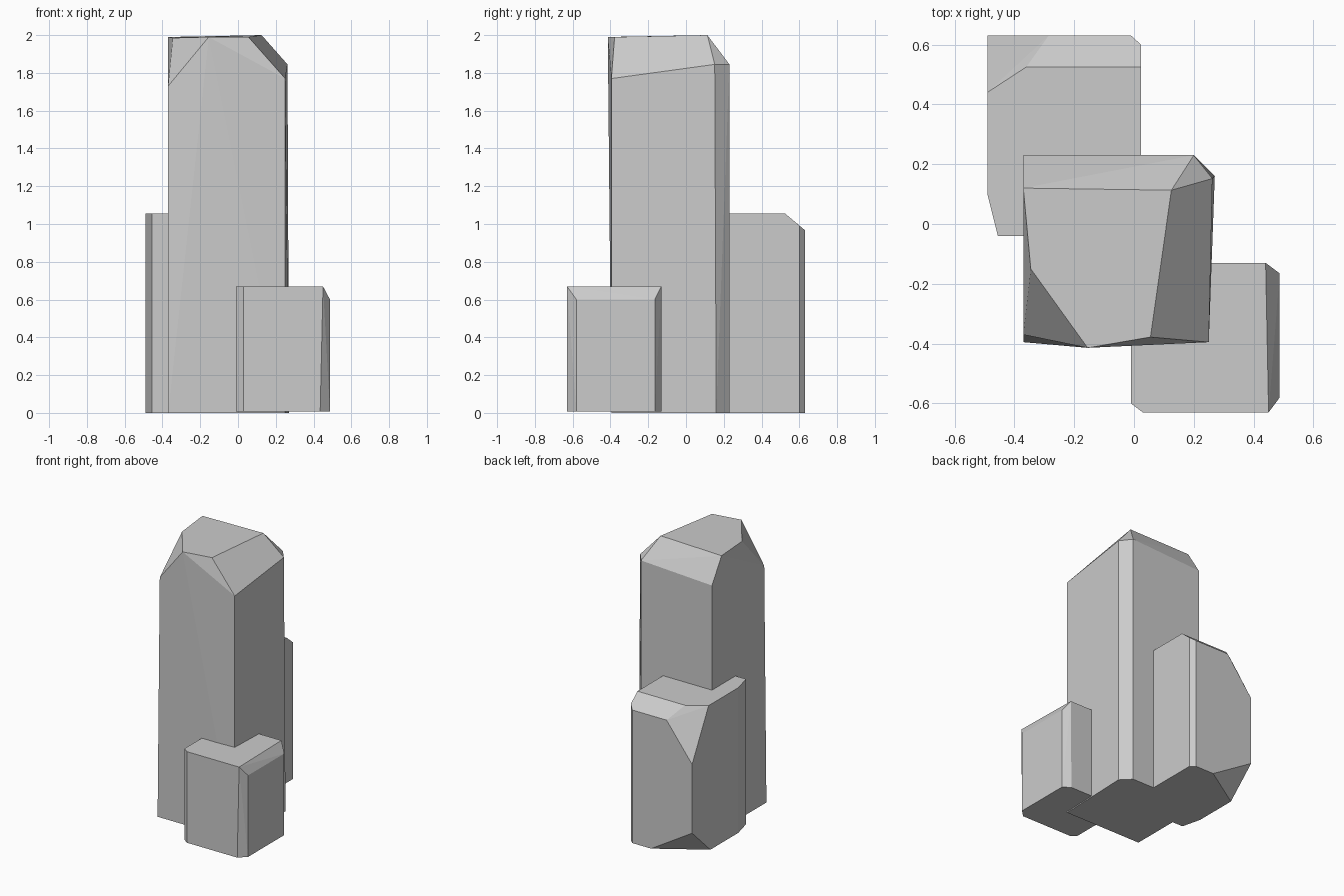
import bpy, bmesh, math

if "Cube" in bpy.data.objects:
    bpy.data.objects.remove(bpy.data.objects["Cube"])


def chiselled_block(name, base, base_z, crown):
    """Faceted stone: hull of a flat base outline and the corner points above it."""
    bm = bmesh.new()
    for x, y in base:
        bm.verts.new((x, y, base_z))
    for p in crown:
        bm.verts.new(p)
    res = bmesh.ops.convex_hull(bm, input=bm.verts[:])
    loose = [v for v in bm.verts if not v.link_faces]
    bmesh.ops.delete(bm, geom=loose, context='VERTS')
    # merge nearly flat triangles into clean facets
    bmesh.ops.dissolve_limit(bm, angle_limit=math.radians(2.0),
                             verts=bm.verts[:], edges=bm.edges[:])
    bmesh.ops.recalc_face_normals(bm, faces=bm.faces[:])
    mesh = bpy.data.meshes.new(name)
    bm.to_mesh(mesh)
    bm.free()
    obj = bpy.data.objects.new(name, mesh)
    bpy.context.collection.objects.link(obj)
    return obj


# tall central stone
chiselled_block(
    "tall_stone",
    [(-.37, -.395), (.25, -.395), (.27, .16), (.2, .23), (-.37, .23)], 0,
    [(-.37, -.37, 1.73), (.25, -.395, 1.77), (.262, .152, 1.845),   # shoulders
     (.2, .23, 1.845), (-.37, .23, 1.815),
     (-.37, .12, 1.99), (.125, .113, 2.0), (.055, -.378, 1.99),     # top facet
     (-.155, -.414, 1.99), (-.345, -.15, 1.985)])

# medium stone, back left, with a chipped top and bottom corner
chiselled_block(
    "back_stone",
    [(-.455, -.04), (.023, -.04), (.023, .6), (-.01, .63), (-.16, .63),
     (-.49, .42), (-.49, .1)], 0,
    [(-.455, -.04, 1.055), (.023, -.04, 1.055), (.023, .525, 1.055),
     (-.36, .525, 1.055), (-.49, .44, 1.055), (-.49, .1, 1.055),
     (.023, .6, .992), (-.01, .63, .967), (-.285, .63, .967),
     (-.49, .63, .70), (-.49, .63, .20)])

# small stone, front right
chiselled_block(
    "front_stone",
    [(-.01, -.6), (.03, -.63), (.435, -.63), (.487, -.58), (.487, -.165),
     (.435, -.13), (-.01, -.13)], .008,
    [(-.01, -.6, .67), (.03, -.63, .67), (.45, -.63, .67), (.44, -.13, .67),
     (-.01, -.13, .67), (.487, -.58, .6), (.487, -.165, .6)])
